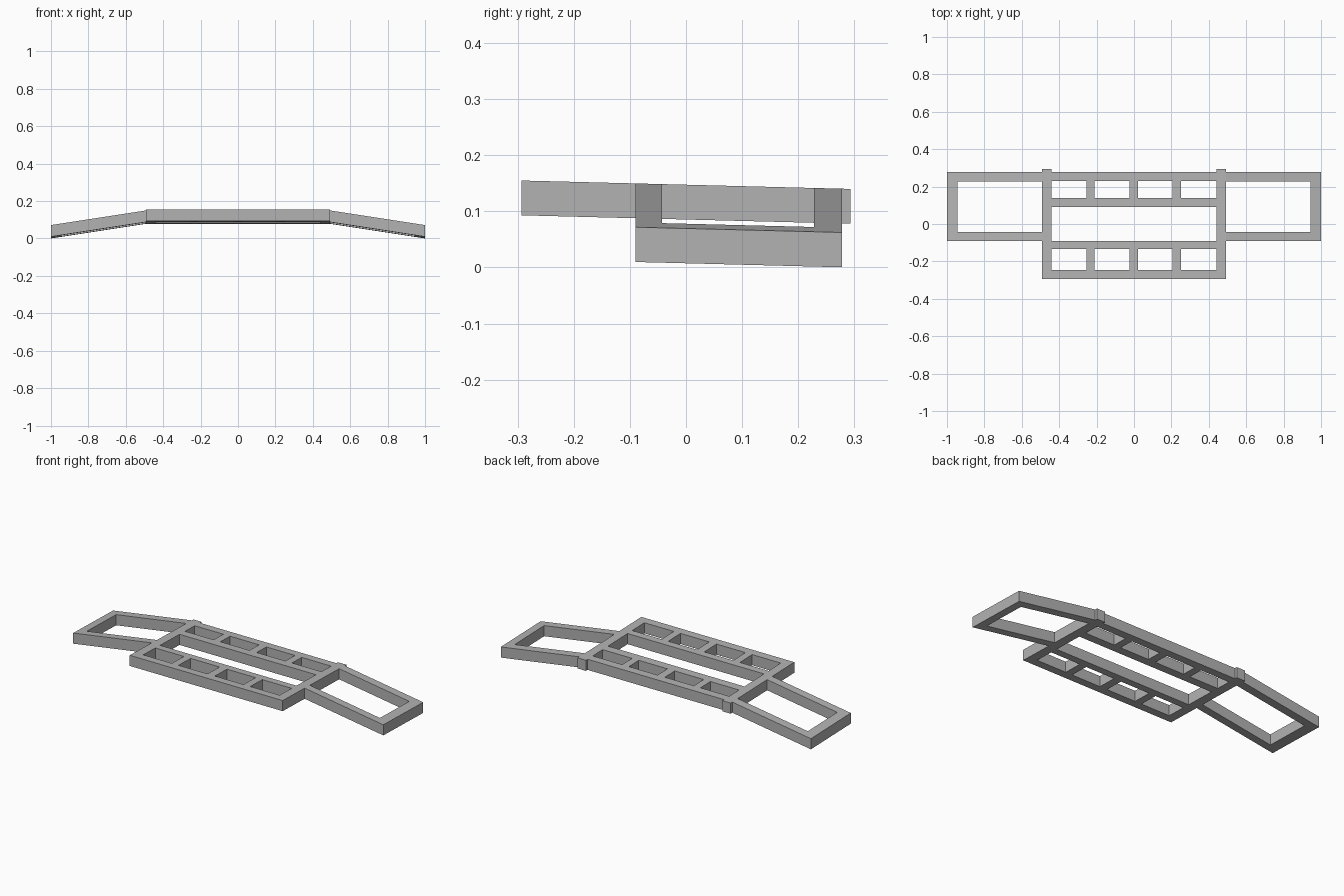
import bpy, bmesh, math

cube = bpy.data.objects.get("Cube")
if cube:
    bpy.data.objects.remove(cube, do_unlink=True)

THICK = 0.062   # depth of every bar
BEND = 0.493    # where the side frames start to slope down

metal = bpy.data.materials.new("plain_grey")
metal.use_nodes = True
grey = (0.45, 0.45, 0.45, 1)
metal.diffuse_color = grey
metal.node_tree.nodes["Principled BSDF"].inputs["Base Color"].default_value = grey


def top_height(x, y):
    """Gentle backward tilt, with the side frames dropping outward."""
    return 0.1475 - 0.0255 * y - max(0, abs(x) - BEND) * 0.078 / (1 - BEND)


def plate(name, outer, holes=()):
    """Rectangular plate with rectangular openings (x0, x1, y0, y1)."""
    rects = [outer, *holes]
    xs = sorted({v for r in rects for v in r[:2]})
    ys = sorted({v for r in rects for v in r[2:]})
    bm = bmesh.new()
    for x0, x1 in zip(xs, xs[1:]):
        for y0, y1 in zip(ys, ys[1:]):
            cx, cy = (x0 + x1) / 2, (y0 + y1) / 2
            if any(a < cx < b and c < cy < d for a, b, c, d in holes):
                continue
            corners = ((x0, y0), (x1, y0), (x1, y1), (x0, y1))
            bm.faces.new([bm.verts.new((x, y, top_height(x, y))) for x, y in corners])
    bmesh.ops.remove_doubles(bm, verts=bm.verts, dist=1e-5)
    # thicken downward
    made = bmesh.ops.extrude_face_region(bm, geom=bm.faces[:], use_keep_orig=True)
    for v in made["geom"]:
        if isinstance(v, bmesh.types.BMVert):
            v.co.z -= THICK
    bmesh.ops.recalc_face_normals(bm, faces=bm.faces)
    bmesh.ops.dissolve_limit(bm, angle_limit=math.radians(1),
                             verts=bm.verts, edges=bm.edges)
    mesh = bpy.data.meshes.new(name)
    bm.to_mesh(mesh)
    bm.free()
    mesh.materials.append(metal)
    obj = bpy.data.objects.new(name, mesh)
    bpy.context.collection.objects.link(obj)


# Centre frame: a long middle slot and a row of four windows on each side
columns = [(-0.44, -0.255), (-0.212, -0.025), (0.022, 0.207), (0.25, 0.44)]
windows = [(*c, *row) for c in columns for row in ((-0.245, -0.133), (0.14, 0.23))]
plate("centre_frame", (-BEND, BEND, -0.293, 0.278),
      windows + [(-0.44, 0.44, -0.09, 0.09)])

# Sloping side frames and the small rear lugs
for side, s in (("left", 1), ("right", -1)):
    def span(a, b):
        return sorted((s * a, s * b))
    plate(side + "_side_frame", (*span(BEND, 1), -0.09, 0.278),
          [(*span(BEND, 0.945), -0.043, 0.228)])
    plate(side + "_rear_lug", (*span(0.44, BEND), 0.278, 0.293))
